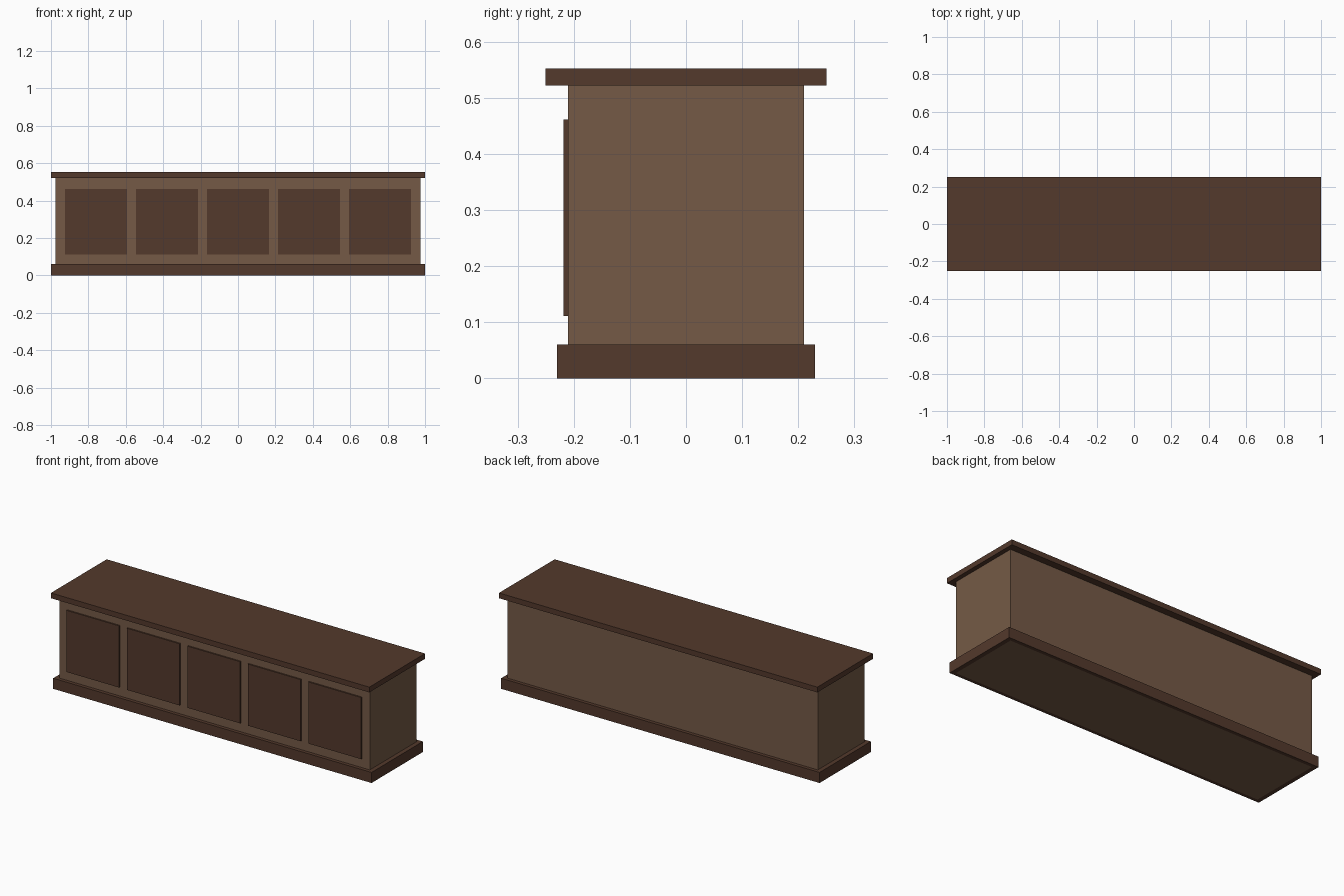
import bpy

if "Cube" in bpy.data.objects:
    bpy.data.objects.remove(bpy.data.objects["Cube"])


def material(name, rgb):
    m = bpy.data.materials.new(name)
    m.diffuse_color = (*rgb, 1.0)
    m.use_nodes = True
    m.node_tree.nodes["Principled BSDF"].inputs["Base Color"].default_value = m.diffuse_color
    return m


dark_wood = material("dark wood", (0.087, 0.041, 0.025))
light_wood = material("light wood", (0.178, 0.102, 0.061))


def box(name, x, y, z, mat):
    """Box from (low, high) ranges on each axis."""
    bpy.ops.mesh.primitive_cube_add(
        size=1, location=[(a + b) / 2 for a, b in (x, y, z)])
    ob = bpy.context.object
    ob.name = name
    ob.scale = [b - a for a, b in (x, y, z)]
    bpy.ops.object.transform_apply(location=False, rotation=False, scale=True)
    ob.data.materials.append(mat)
    return ob


BODY_X, BODY_Y, BASE_Y = 0.975, 0.21, 0.23
BASE_Z, LID_Z, TOP_Z = 0.06, 0.522, 0.552

# Cabinet body, reaching the floor
box("body", (-BODY_X, BODY_X), (-BODY_Y, BODY_Y), (0, LID_Z), light_wood)

# Counter top
box("counter_top", (-1, 1), (-0.25, 0.25), (LID_Z, TOP_Z), dark_wood)

# Plinth boards wrapped around the foot of the body
for side, word in ((-1, "front"), (1, "back")):
    box("plinth_" + word, (-1, 1), sorted((side * BODY_Y, side * BASE_Y)),
        (0, BASE_Z), dark_wood)
for side, word in ((-1, "left"), (1, "right")):
    box("plinth_" + word, sorted((side * BODY_X, side * 1.0)),
        (-BODY_Y, BODY_Y), (0, BASE_Z), dark_wood)

# Five raised front panels
for i in range(5):
    cx = (i - 2) * 0.38
    box(f"front_panel_{i + 1}", (cx - 0.166, cx + 0.166),
        (-0.218, -BODY_Y), (0.111, 0.461), dark_wood)
